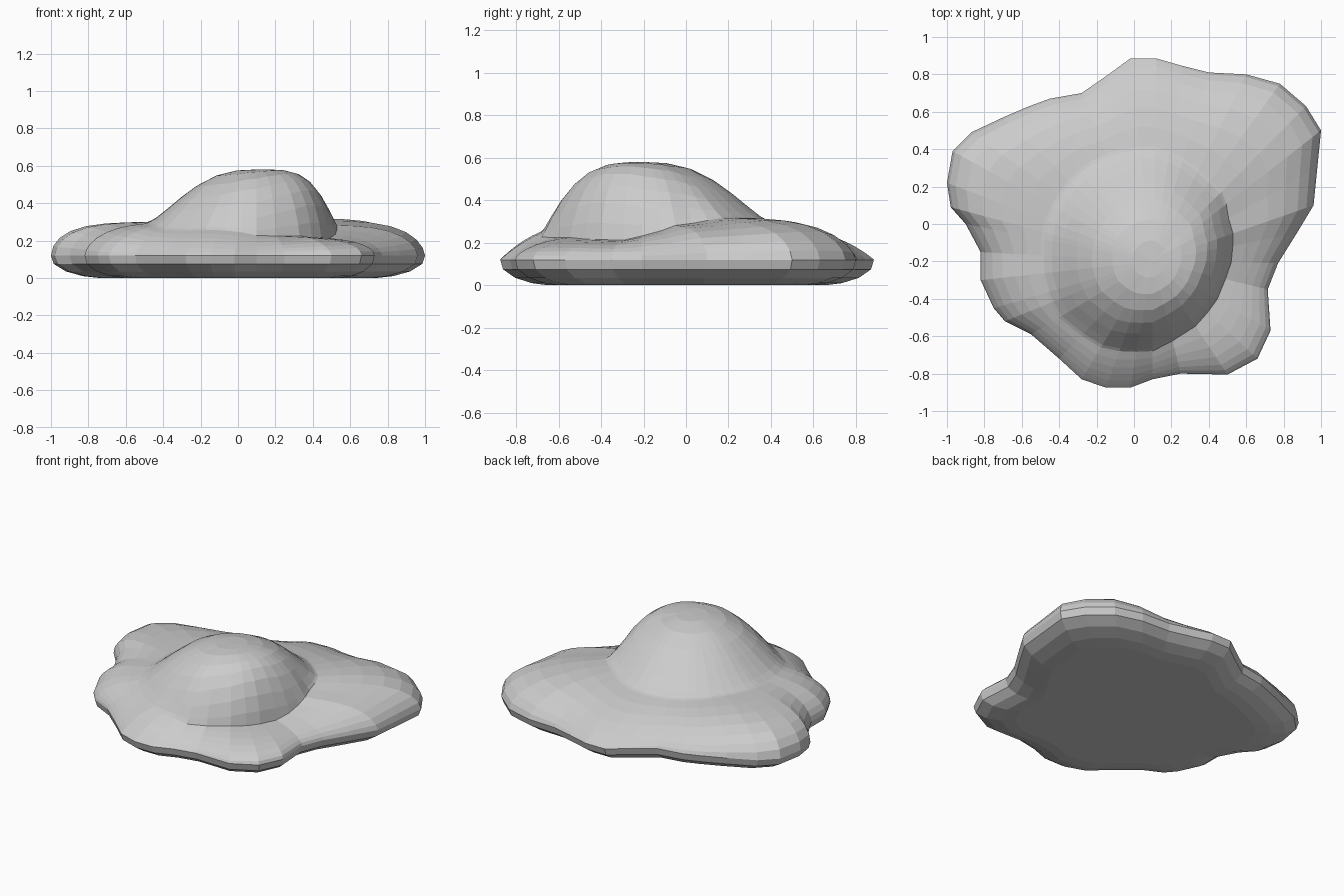
import bpy, bmesh, math

if "Cube" in bpy.data.objects:
    bpy.data.objects.remove(bpy.data.objects["Cube"])

# Outline of the widest rim, seen from above
OUTLINE = [(1, .5), (.92, .63), (.78, .75), (.6, .8), (.4, .81), (.26, .845), (.12, .885),
           (-.02, .885), (-.15, .79), (-.28, .7), (-.45, .67), (-.56, .63), (-.7, .57),
           (-.87, .49), (-.97, .39), (-1, .22), (-.98, .09), (-.9, 0), (-.82, -.15),
           (-.82, -.3), (-.75, -.45), (-.69, -.52), (-.55, -.59), (-.4, -.72), (-.28, -.83),
           (-.15, -.875), (-.02, -.875), (.1, -.83), (.25, -.8), (.5, -.805), (.66, -.72),
           (.73, -.57), (.715, -.35), (.77, -.21), (.87, -.05), (.96, .1), (.98, .3)]
CX, CY, TOP, RIM = .1, -.2, .58, .12

# angle: skirt rise above rim, skirt power, skirt exponent, dome radius, dome power, dome exponent
SHAPE = [(0, .12, 5, .6, .42, 4, .9), (25, .17, 6, .6, .46, 3.4, 1.1),
         (49, .2, 6, .6, .53, 2.8, 1.5), (97, .19, 4, .95, .62, 2.6, 1.75),
         (125, .18, 5, .7, .63, 2.6, 1.75), (153, .18, 8, .5, .62, 2.7, 1.8),
         (180, .18, 6, .6, .6, 2.6, 1.7), (205, .18, 4.5, .7, .59, 2.6, 1.7),
         (235, .2, 3.5, .9, .54, 2.7, 1.6), (262, .19, 3.2, 1, .49, 3.1, 1.3),
         (295, .12, 3.5, .7, .42, 3.6, .85), (321, .1, 4, .5, .4, 4, .7),
         (345, .1, 4, .5, .4, 4.2, .75), (360, .12, 5, .6, .42, 4, .9)]


def shape_at(deg):
    for a, b in zip(SHAPE, SHAPE[1:]):
        if a[0] <= deg <= b[0]:
            k = (deg - a[0]) / (b[0] - a[0])
            k = k * k * (3 - 2 * k)
            return [u + (v - u) * k for u, v in zip(a[1:], b[1:])]


def spoke(x, y):
    """Points along one radial section, from dome to underside."""
    dx, dy = x - CX, y - CY
    length = math.hypot(dx, dy)
    rise, power, ease, radius, steep, fall = shape_at(math.degrees(math.atan2(dy, dx)) % 360)
    radius = min(radius, length * .8)

    def skirt(t):
        return RIM + rise * max(0, 1 - t ** power) ** ease
    pts = []
    for s in (.18, .36, .54, .68, .8, .9, .97, 1):
        t = s * radius / length
        base = skirt(t)
        pts.append((CX + dx * t, CY + dy * t, base + (TOP - base) * (1 - s ** steep) ** fall))
    t0 = radius / length
    for k in (.22, .44, .64, .8, .91, .975, 1):
        t = t0 + (1 - t0) * k
        pts.append((CX + dx * t, CY + dy * t, skirt(t)))
    for scale, z in ((.985, .075), (.92, .035), (.83, .01), (.74, 0)):
        pts.append((x * scale, y * scale, z))
    return pts


# Single mound: low lobed skirt with a dome, closed by a flat underside
bm = bmesh.new()
spokes = [[bm.verts.new(p) for p in spoke(*o)] for o in OUTLINE]
crown = bm.verts.new((CX, CY, TOP))
for a, b in zip(spokes, spokes[1:] + spokes[:1]):
    bm.faces.new((crown, a[0], b[0]))
    for i in range(len(a) - 1):
        bm.faces.new((a[i], a[i + 1], b[i + 1], b[i]))
bm.faces.new([s[-1] for s in reversed(spokes)])
bmesh.ops.recalc_face_normals(bm, faces=bm.faces)

mesh = bpy.data.meshes.new("mound")
bm.to_mesh(mesh)
bm.free()
mound = bpy.data.objects.new("mound", mesh)
bpy.context.collection.objects.link(mound)
